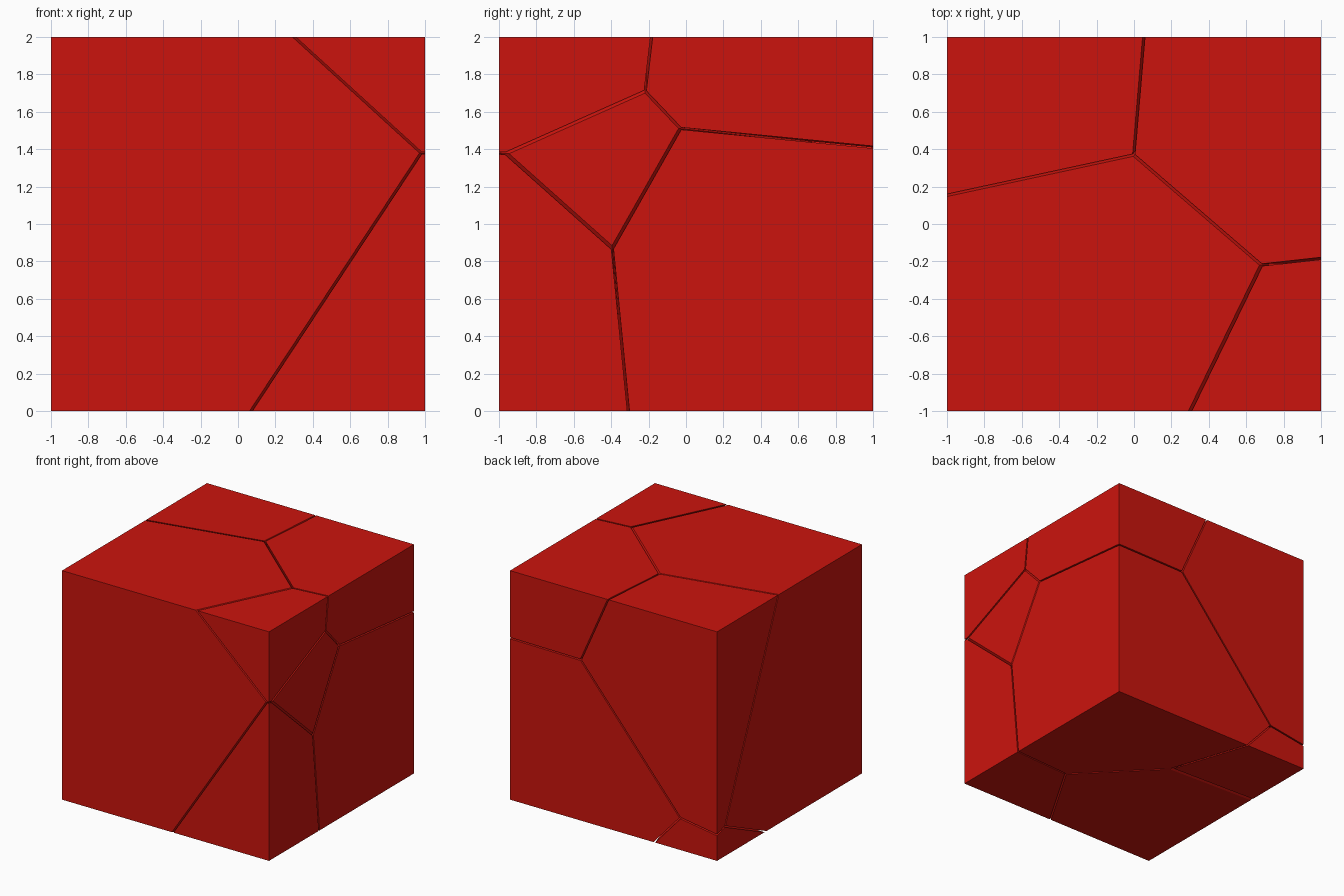
import bpy, bmesh
from mathutils import Vector, Matrix

if "Cube" in bpy.data.objects:
    bpy.data.objects.remove(bpy.data.objects["Cube"])

GAP = 0.006  # half width of each crack

# One linear field (gradient, offset) per shard; a shard fills the region
# of the cube where its own field is the highest.
FIELDS = {
    "shard_front_main":        ((0.0, 0.0, 0.0), 0.0),
    "shard_front_lower_right": ((0.449, -0.264, -0.296), -0.295),
    "shard_front_upper_right": ((0.484, -0.236, 0.530), -1.441),
    "shard_back_upper_right":  ((0.406, 0.471, 0.447), -1.067),
    "shard_back_lower_right":  ((0.413, 0.405, -0.230), -0.053),
    "shard_back_upper_left":   ((-0.111, 0.515, 0.218), -0.626),
    "shard_back_lower_left":   ((0.012, 0.272, -0.590), -0.078),
}

red = bpy.data.materials.new("red")
red.diffuse_color = (0.6, 0.007, 0.004, 1.0)
red.use_nodes = True
red.node_tree.nodes["Principled BSDF"].inputs["Base Color"].default_value = red.diffuse_color


def make_shard(name):
    """Cut a cube down to one shard, leaving a thin crack to its neighbours."""
    grad, off = Vector(FIELDS[name][0]), FIELDS[name][1]
    bm = bmesh.new()
    bmesh.ops.create_cube(bm, size=2, matrix=Matrix.Translation((0, 0, 1)))
    for other, (g, c) in FIELDS.items():
        if other == name:
            continue
        n = Vector(g) - grad
        point = n * ((off - c) / n.length_squared) - n.normalized() * GAP
        bmesh.ops.bisect_plane(bm, geom=bm.verts[:] + bm.edges[:] + bm.faces[:],
                               dist=1e-6, plane_co=point, plane_no=n,
                               clear_outer=True)
        rim = [e for e in bm.edges if e.is_boundary]
        if rim:
            bmesh.ops.holes_fill(bm, edges=rim, sides=0)
    bmesh.ops.recalc_face_normals(bm, faces=bm.faces[:])
    mesh = bpy.data.meshes.new(name)
    bm.to_mesh(mesh)
    bm.free()
    mesh.materials.append(red)
    bpy.context.collection.objects.link(bpy.data.objects.new(name, mesh))


# Seven shards of the cracked cube
for shard in FIELDS:
    make_shard(shard)
